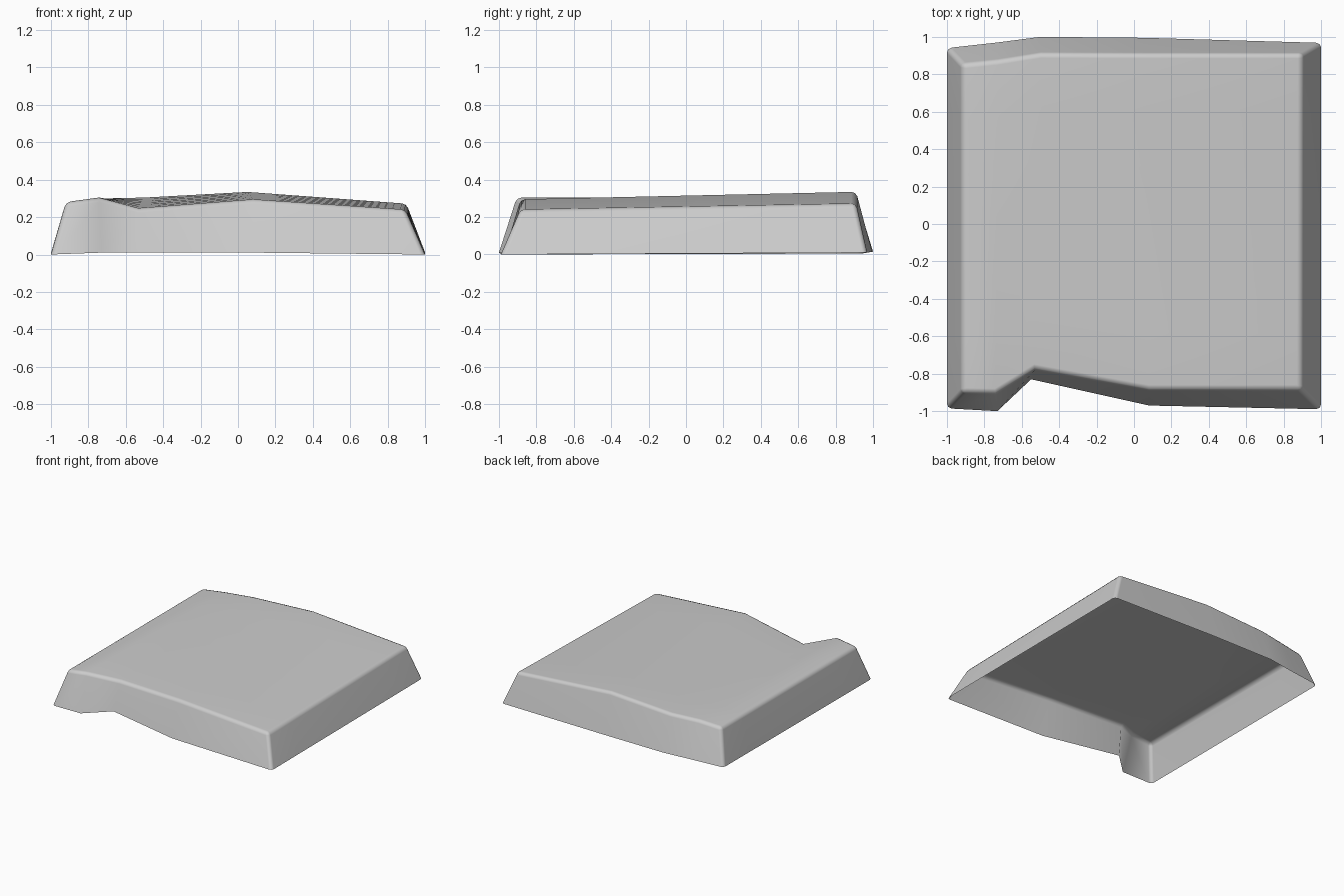
import bpy
import bmesh
from mathutils import Vector

cube = bpy.data.objects.get("Cube")
if cube:
    bpy.data.objects.remove(cube, do_unlink=True)

# Plain grey stone
grey = bpy.data.materials.new("grey")
grey.use_nodes = True
colour = (0.6, 0.6, 0.6, 1)
grey.diffuse_color = colour
grey.node_tree.nodes["Principled BSDF"].inputs["Base Color"].default_value = colour

# Matching front and back profiles of the top, and their feet on the ground
FRONT = [(-.92, -.9, .28), (-.74, -.905, .305), (-.53, -.775, .247),
         (.08, -.885, .295), (.895, -.885, .24)]
BACK = [(-.92, .855, .28), (-.73, .875, .298), (-.5, .912, .305),
        (.05, .91, .335), (.9, .91, .272)]
FRONT_FOOT = [(-1, -.985, 0), (-.73, -1, .01), (-.55, -.83, .01),
              (.08, -.97, .01), (1, -.99, 0)]
BACK_FOOT = [(-1, .94, .005), (-.73, .97, .01), (-.5, 1, .015),
             (.05, .995, .015), (1, .968, .01)]
ROWS = 6


def lofted_rows(bm, start, end):
    """Rows of vertices blended from one profile to the other."""
    return [[bm.verts.new(Vector(a).lerp(Vector(b), r / ROWS))
             for a, b in zip(start, end)] for r in range(ROWS + 1)]


def rim(rows):
    """Perimeter of a row grid, counter-clockwise from above."""
    return (rows[0] + [r[-1] for r in rows[1:-1]]
            + rows[-1][::-1] + [r[0] for r in rows[-2:0:-1]])


bm = bmesh.new()

# Gently folded top surface
top = lofted_rows(bm, FRONT, BACK)
for low, high in zip(top, top[1:]):
    for i in range(len(low) - 1):
        bm.faces.new((low[i], low[i + 1], high[i + 1], high[i]))

# Sloping walls, open underneath
foot = lofted_rows(bm, FRONT_FOOT, BACK_FOOT)
upper, lower = rim(top), rim(foot)
for i in range(len(upper)):
    j = (i + 1) % len(upper)
    bm.faces.new((lower[i], lower[j], upper[j], upper[i]))
bmesh.ops.delete(bm, geom=[v for v in bm.verts if not v.link_faces], context='VERTS')

# Softened upper rim and corner edges
soft = [bm.edges.get((upper[i], upper[i - 1])) for i in range(len(upper))]
for row in (0, -1):
    for col in (0, -1):
        soft.append(bm.edges.get((top[row][col], foot[row][col])))
bmesh.ops.bevel(bm, geom=soft, offset=.025, offset_type='OFFSET', segments=2,
                profile=.5, affect='EDGES', clamp_overlap=True)

mesh = bpy.data.meshes.new("stone_slab")
bm.to_mesh(mesh)
bm.free()
mesh.materials.append(grey)
slab = bpy.data.objects.new("stone_slab", mesh)
bpy.context.collection.objects.link(slab)
for face in mesh.polygons:
    face.use_smooth = True

# Keep the large faces reading flat beside the soft rim
normals = slab.modifiers.new("weighted_normals", 'WEIGHTED_NORMAL')
normals.weight = 50
